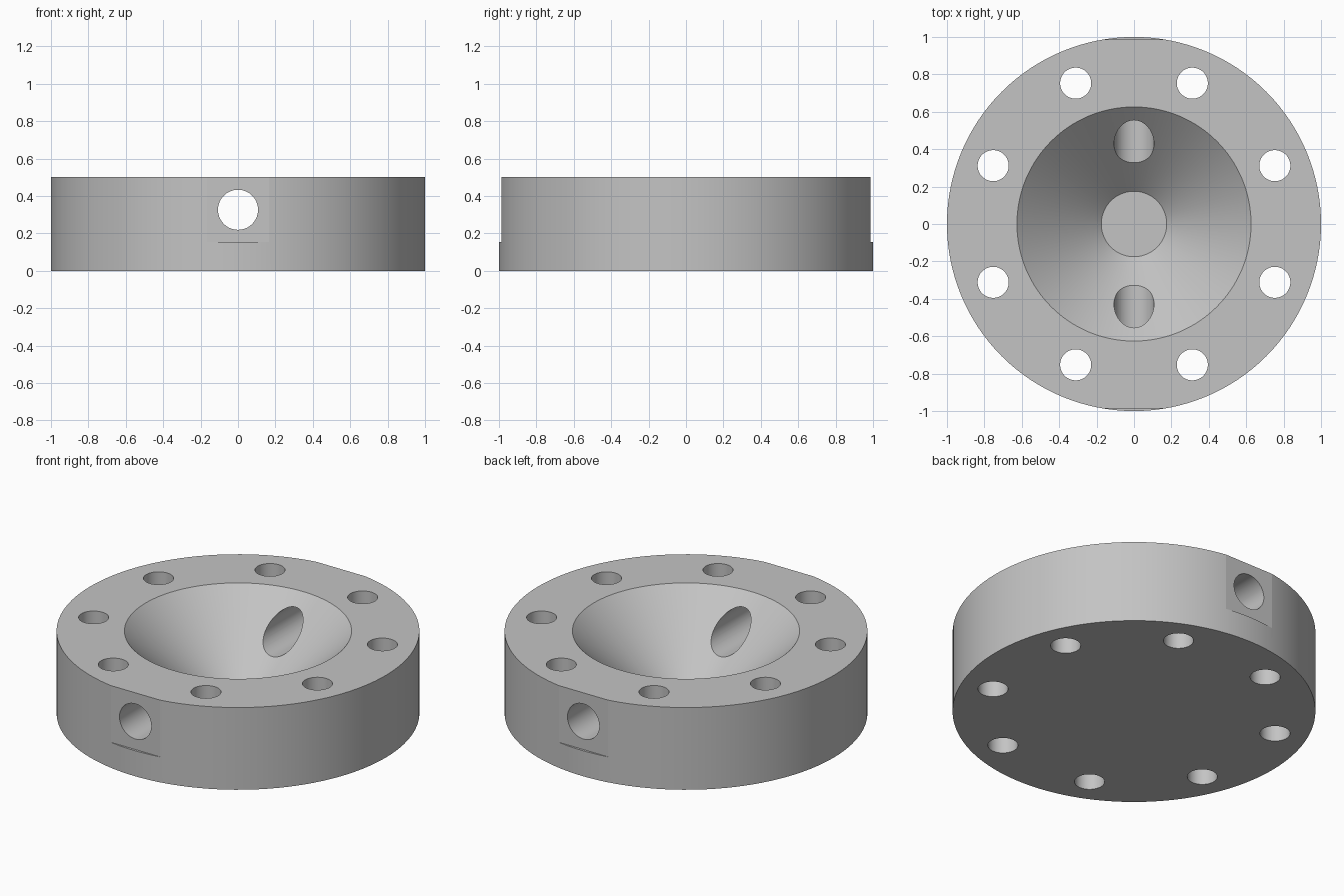
import bpy
import math
from mathutils import Matrix, Vector

default = bpy.data.objects.get("Cube")
if default:
    bpy.data.objects.remove(default, do_unlink=True)

HEIGHT = 0.5
SEAT_FLOOR, SEAT_BOTTOM_R, SEAT_TOP_R = 0.075, 0.175, 0.626
FLAT_Y, FLAT_Z = 0.986, 0.155
BOLT_CIRCLE, BOLT_R, BOLT_COUNT = 0.815, 0.083, 8
PORT_Z, PORT_R = 0.326, 0.107

grey = bpy.data.materials.new("plain grey")
grey.use_nodes = True
colour = (0.55, 0.55, 0.55, 1)
grey.diffuse_color = colour
grey.node_tree.nodes["Principled BSDF"].inputs["Base Color"].default_value = colour


def cone(name, z0, z1, r0, r1, segments=128, x=0, y=0):
    """Upright cylinder or cone frustum between two heights."""
    bpy.ops.mesh.primitive_cone_add(vertices=segments, radius1=r0, radius2=r1,
                                    depth=z1 - z0, location=(x, y, (z0 + z1) / 2))
    obj = bpy.context.object
    obj.name = name
    obj.data.transform(obj.matrix_world)
    obj.matrix_world = Matrix()
    return obj


def cut(target, cutter):
    """Subtract the cutter from the target, then discard it."""
    cutter.hide_render = True
    mod = target.modifiers.new("cut", "BOOLEAN")
    mod.operation = "DIFFERENCE"
    mod.solver = "EXACT"
    mod.object = cutter
    bpy.context.view_layer.objects.active = target
    bpy.ops.object.modifier_apply(modifier=mod.name)
    bpy.data.objects.remove(cutter, do_unlink=True)


# Round body
body = cone("flange_body", 0, HEIGHT, 1, 1)
body.data.materials.append(grey)

# Conical seat, stopping at a small flat floor
over = 0.1
slope = (SEAT_TOP_R - SEAT_BOTTOM_R) / (HEIGHT - SEAT_FLOOR)
cut(body, cone("seat_cutter", SEAT_FLOOR, HEIGHT + over,
               SEAT_BOTTOM_R, SEAT_TOP_R + over * slope))

# Ring of bolt holes
for i in range(BOLT_COUNT):
    a = math.tau * (i + 0.5) / BOLT_COUNT
    cut(body, cone("bolt_cutter", -over, HEIGHT + over, BOLT_R, BOLT_R, 64,
                   BOLT_CIRCLE * math.cos(a), BOLT_CIRCLE * math.sin(a)))

# Shallow flats at front and back, above a thin ledge
for side in (-1, 1):
    bpy.ops.mesh.primitive_cube_add(size=1)
    flat = bpy.context.object
    flat.name = "flat_cutter"
    flat.data.transform(Matrix.LocRotScale(
        Vector((0, side * (FLAT_Y + 0.1), FLAT_Z + 0.25)), None, Vector((1, 0.2, 0.5))))
    cut(body, flat)

# Cross port running from front to back
port = cone("port_cutter", -1.2, 1.2, PORT_R, PORT_R, 72)
port.data.transform(Matrix.Translation((0, 0, PORT_Z)) @ Matrix.Rotation(math.pi / 2, 4, "X"))
cut(body, port)

# Smooth the round walls, keep the rims and flats sharp
bpy.ops.object.select_all(action="DESELECT")
body.select_set(True)
bpy.context.view_layer.objects.active = body
bpy.ops.object.shade_smooth_by_angle(angle=math.radians(6))
